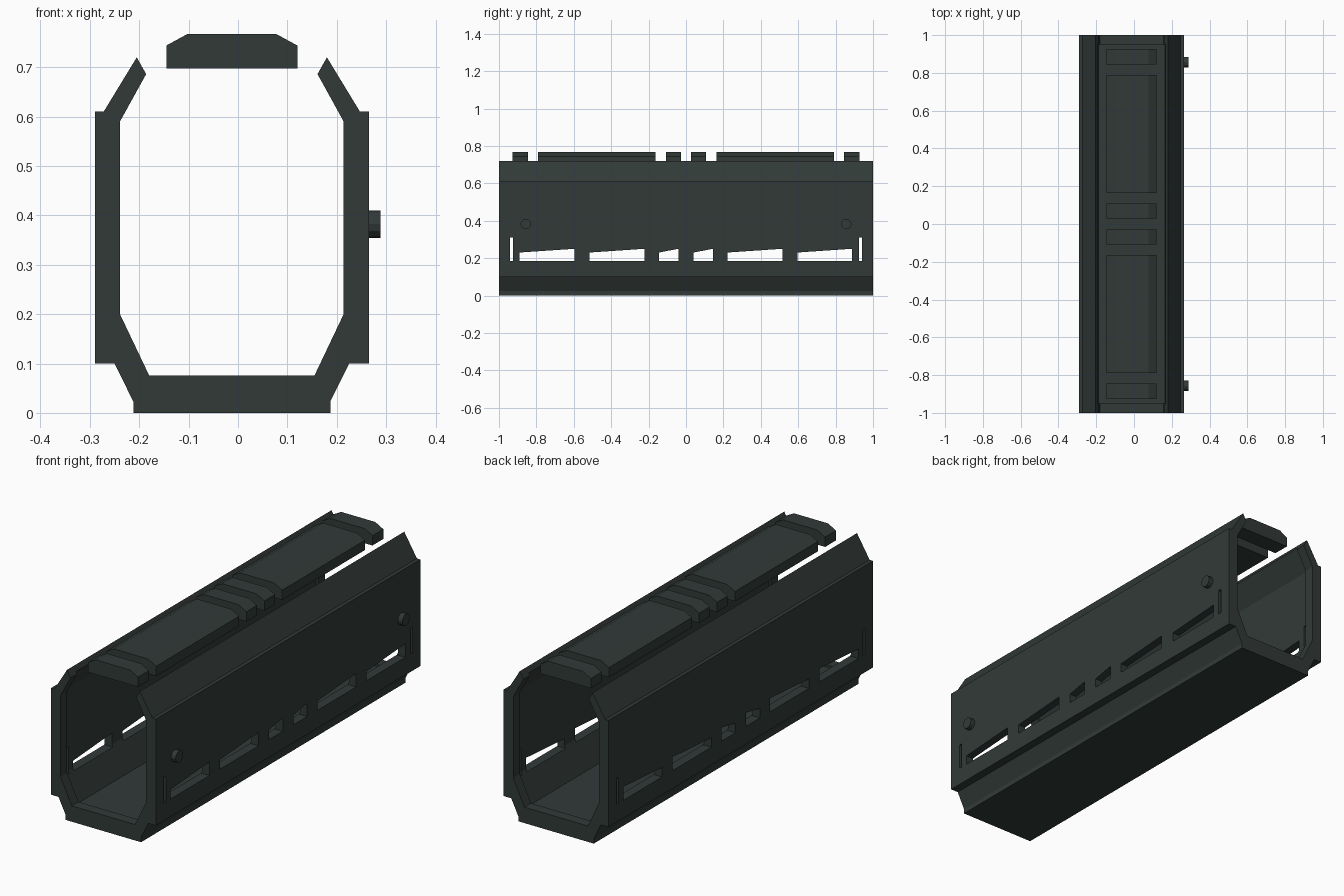
import bpy, bmesh, math
from mathutils import Matrix

if "Cube" in bpy.data.objects:
    bpy.data.objects.remove(bpy.data.objects["Cube"])

CX = -0.0125  # symmetry plane of the shell

dark = bpy.data.materials.new("dark grey green")
dark.diffuse_color = (0.031, 0.042, 0.039, 1)
dark.use_nodes = True
dark.node_tree.nodes["Principled BSDF"].inputs["Base Color"].default_value = dark.diffuse_color


def prism(bm, pts, vec):
    """Extrude a closed 3D polygon along vec into a solid."""
    a = [bm.verts.new(p) for p in pts]
    b = [bm.verts.new([p[i] + vec[i] for i in range(3)]) for p in pts]
    n = len(pts)
    bm.faces.new(a)
    bm.faces.new(b[::-1])
    for i in range(n):
        bm.faces.new((a[i], b[i], b[(i + 1) % n], a[(i + 1) % n]))


def make(name, bm):
    bmesh.ops.recalc_face_normals(bm, faces=bm.faces)
    me = bpy.data.meshes.new(name)
    bm.to_mesh(me)
    bm.free()
    me.materials.append(dark)
    ob = bpy.data.objects.new(name, me)
    bpy.context.collection.objects.link(ob)
    return ob


def along_y(name, profile, y0, y1):
    bm = bmesh.new()
    prism(bm, [(x, y0, z) for x, z in profile], (0, y1 - y0, 0))
    return make(name, bm)


def cut(target, cutter):
    mod = target.modifiers.new("cut", 'BOOLEAN')
    mod.operation = 'DIFFERENCE'
    mod.solver = 'EXACT'
    mod.object = cutter
    bpy.context.view_layer.objects.active = target
    bpy.ops.object.modifier_apply(modifier=mod.name)
    bpy.data.objects.remove(cutter)


def mirrored(half):
    """Right half (offsets from CX), then the left half in reverse."""
    return [(CX + x, z) for x, z in half] + [(CX - x, z) for x, z in half[::-1]]


# Open-topped faceted shell
outer = [(0.1995, 0), (0.1995, 0.023), (0.2375, 0.10), (0.2775, 0.10),
         (0.2775, 0.61), (0.2595, 0.61), (0.1925, 0.72)]
inner = [(0.1735, 0.686), (0.2265, 0.59), (0.2265, 0.20), (0.1675, 0.076)]
shell = along_y("handguard_shell", mirrored(outer + inner), -1, 1)

# Shallow inner recess that leaves a thicker rim at both ends
recess = [(0.1755, 0.064), (0.2385, 0.197), (0.2385, 0.593), (0.1505, 0.747)]
cut(shell, along_y("recess_cutter", mirrored(recess), -0.95, 0.95))

# Wedge vents and thin end slots through both walls
bm = bmesh.new()
for y0, y1 in ((-0.89, -0.595), (-0.515, -0.222), (-0.145, -0.04),
               (0.04, 0.145), (0.222, 0.515), (0.595, 0.887)):
    prism(bm, [(-0.4, y0, 0.185), (-0.4, y1, 0.185),
               (-0.4, y1, 0.25), (-0.4, y0, 0.23)], (0.8, 0, 0))
for y in (-0.932, 0.932):
    prism(bm, [(-0.4, y - 0.008, 0.185), (-0.4, y + 0.008, 0.185),
               (-0.4, y + 0.008, 0.31), (-0.4, y - 0.008, 0.31)], (0.8, 0, 0))
cut(shell, make("vent_cutter", bm))

# Bevelled top blocks: a short, long, short group at each end
top = [(0.1325, 0.697), (0.1325, 0.744), (0.0905, 0.767)]
for s, side in ((-1, "front"), (1, "back")):
    for part, a, b in (("inner", 0.028, 0.108), ("long", 0.163, 0.79),
                       ("end", 0.845, 0.927)):
        along_y(f"top_block_{side}_{part}", mirrored(top), s * a, s * b)

# Side pins on the right wall
for y, side in ((-0.857, "front"), (0.857, "back")):
    bm = bmesh.new()
    bmesh.ops.create_cone(
        bm, cap_ends=True, segments=12, radius1=0.028, radius2=0.028, depth=0.03,
        matrix=Matrix.Translation((0.274, y, 0.382)) @ Matrix.Rotation(math.pi / 2, 4, 'Y'))
    make(f"side_pin_{side}", bm)
